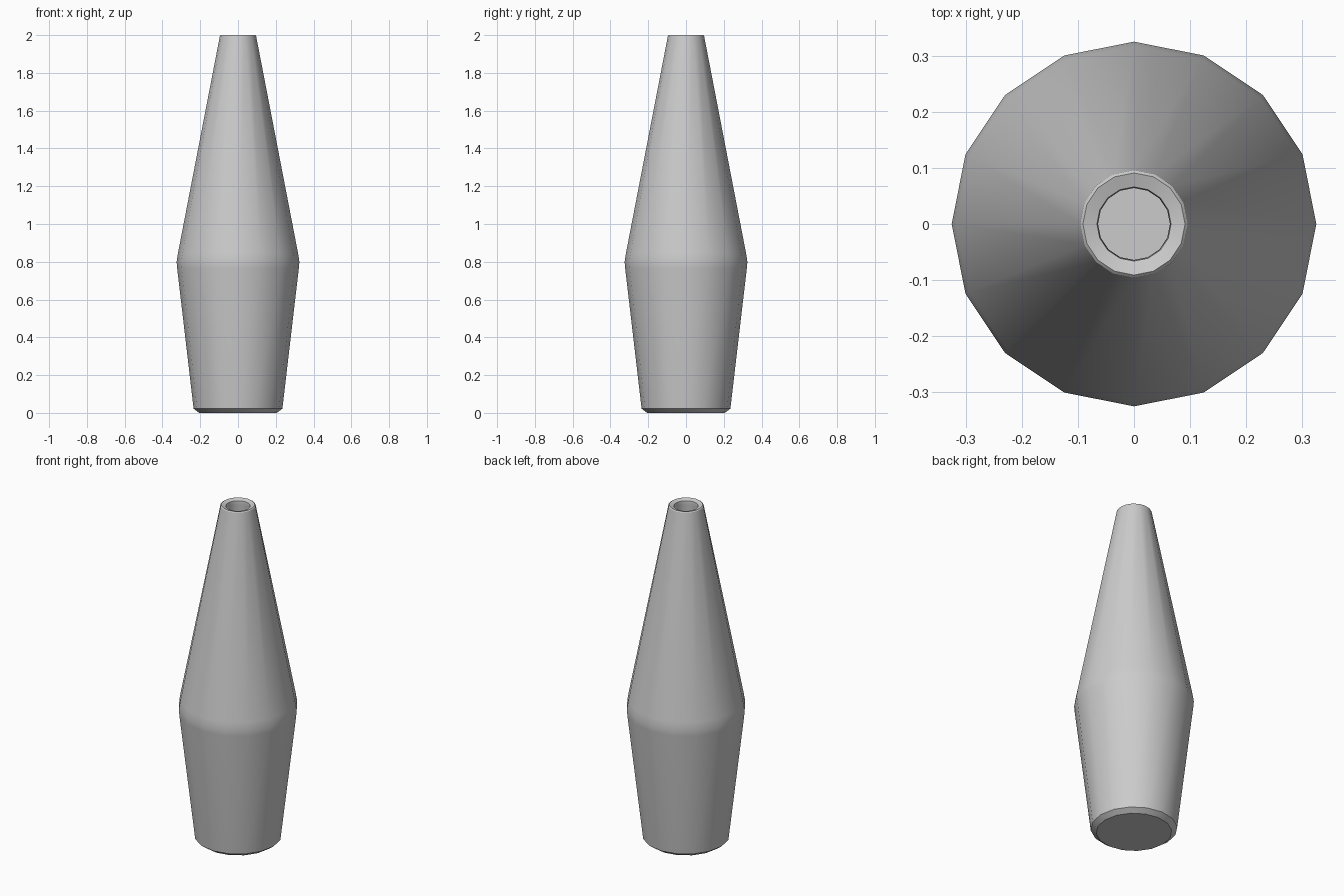
import bpy, bmesh, math

if "Cube" in bpy.data.objects:
    bpy.data.objects.remove(bpy.data.objects["Cube"])

SIDES = 16
# (radius, height) from the base, up the outside, over the lip and down the inside
PROFILE = [(0.205, 0.0), (0.235, 0.022), (0.322, 0.765), (0.325, 0.80), (0.318, 0.845),
           (0.096, 1.995), (0.091, 2.0), (0.066, 1.992), (0.064, 1.97),
           (0.288, 0.84), (0.294, 0.80), (0.291, 0.77), (0.206, 0.04)]


def lathe(name, profile, sides):
    bm = bmesh.new()
    rings = [[bm.verts.new((r * math.cos(2 * math.pi * i / sides),
                            r * math.sin(2 * math.pi * i / sides), z))
              for i in range(sides)] for r, z in profile]
    for a, b in zip(rings, rings[1:]):
        for i in range(sides):
            j = (i + 1) % sides
            bm.faces.new((a[i], a[j], b[j], b[i]))
    # flat underside and inner floor
    bm.faces.new(rings[0][::-1])
    bm.faces.new(rings[-1])
    bmesh.ops.recalc_face_normals(bm, faces=bm.faces)
    mesh = bpy.data.meshes.new(name)
    bm.to_mesh(mesh)
    bm.free()
    obj = bpy.data.objects.new(name, mesh)
    bpy.context.collection.objects.link(obj)
    return obj


# hollow tapered bottle body
bottle = lathe("tapered_bottle", PROFILE, SIDES)
bpy.context.view_layer.objects.active = bottle
bottle.select_set(True)
bpy.ops.object.shade_smooth_by_angle(angle=math.radians(30))
